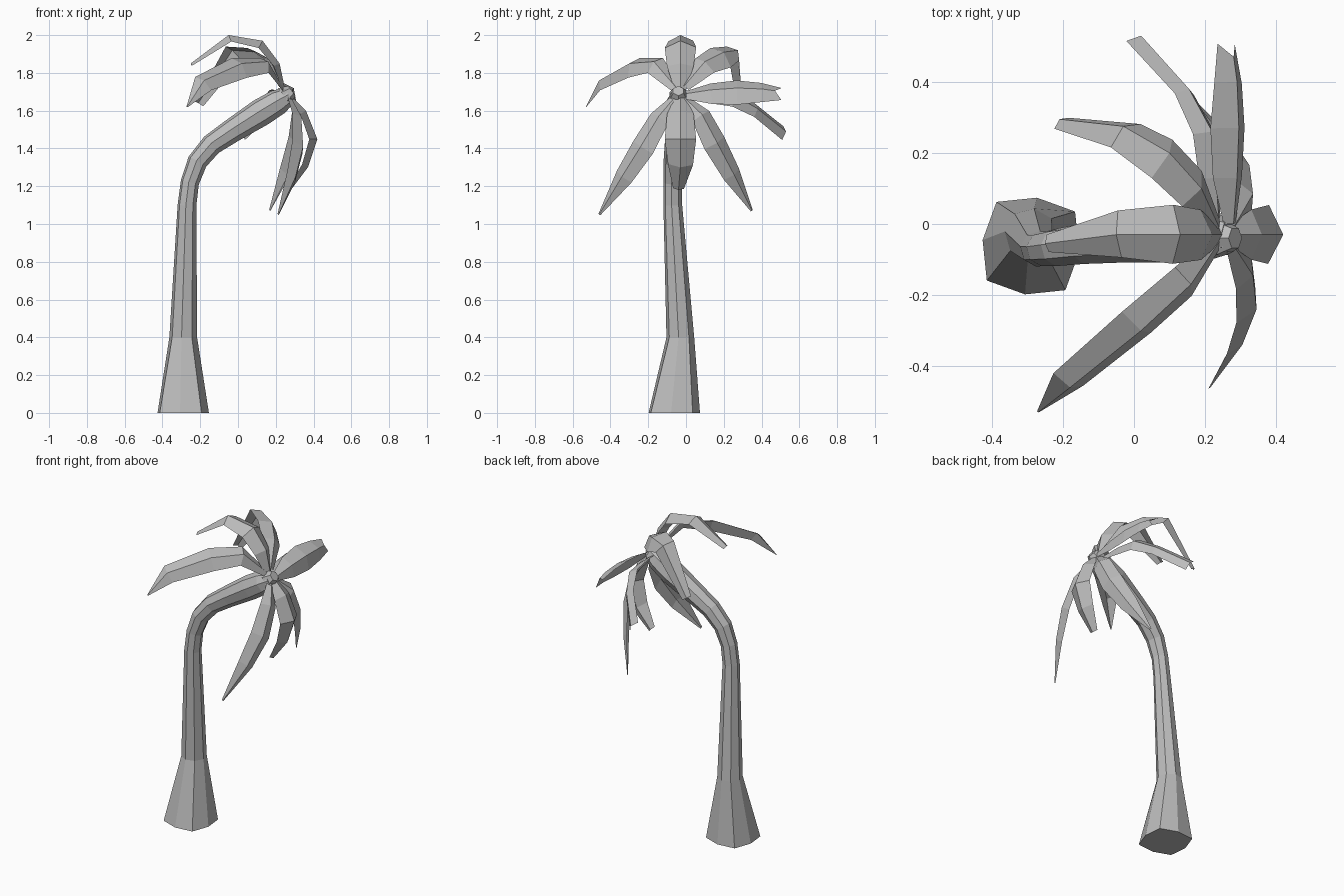
import bpy, bmesh, math
from mathutils import Vector

if "Cube" in bpy.data.objects:
    bpy.data.objects.remove(bpy.data.objects["Cube"], do_unlink=True)

grey = bpy.data.materials.new("plain_grey")
grey.use_nodes = True
grey.diffuse_color = (0.5, 0.5, 0.5, 1)
grey.node_tree.nodes["Principled BSDF"].inputs["Base Color"].default_value = (0.5, 0.5, 0.5, 1)


def finish(name, bm, closed=False):
    if closed:
        bmesh.ops.recalc_face_normals(bm, faces=bm.faces)
    mesh = bpy.data.meshes.new(name)
    bm.to_mesh(mesh)
    bm.free()
    mesh.materials.append(grey)
    bpy.context.collection.objects.link(bpy.data.objects.new(name, mesh))


def tangent(pts, i):
    return (pts[min(i + 1, len(pts) - 1)] - pts[max(i - 1, 0)]).normalized()


# Trunk: octagonal rings swept along a bent path (x, y, z, radius)
SIDES = 8
path = [(-.29, -.062, 0, .137), (-.29, -.03, .4, .074), (-.27, -.07, 1.1, .05),
        (-.255, -.07, 1.22, .049), (-.215, -.065, 1.33, .054), (-.14, -.055, 1.42, .058),
        (-.03, -.045, 1.495, .064), (.12, -.035, 1.59, .074), (.21, -.035, 1.645, .069),
        (.27, -.035, 1.68, .05)]


def build_trunk():
    bm = bmesh.new()
    pts = [Vector(p[:3]) for p in path]
    rings = []
    for i, p in enumerate(pts):
        t = Vector((0, 0, 1)) if i < 2 else tangent(pts, i)
        u = Vector((t.z, 0, -t.x)).normalized()
        v = t.cross(u)
        ring = []
        for k in range(SIDES):
            a = math.radians(38) + math.tau * k / SIDES
            # The foot is squarer than the rest
            r = path[i][3] * (1.15 if i == 0 and k % 2 == 0 else 1)
            ring.append(bm.verts.new(p + r * (u * math.cos(a) + v * math.sin(a))))
        rings.append(ring)
    for a, b in zip(rings, rings[1:]):
        for k in range(SIDES):
            n = (k + 1) % SIDES
            bm.faces.new((a[k], a[n], b[n], b[k]))
    bm.faces.new(rings[0])
    bm.faces.new(rings[-1])
    finish("trunk", bm, True)


build_trunk()

# Crown bud at the end of the trunk
AXIS = Vector((.8, 0, .6))
bm = bmesh.new()
bmesh.ops.create_cone(bm, cap_ends=True, segments=6, radius1=.055, radius2=.032, depth=.05)
bmesh.ops.rotate(bm, verts=bm.verts, matrix=AXIS.to_track_quat('Z', 'Y').to_matrix())
bmesh.ops.translate(bm, verts=bm.verts, vec=(.265, -.04, 1.69))
finish("crown_bud", bm, True)


# Fronds: strips folded along a midrib, widest in the middle
def frond(name, rib, width, tip, notch=0.0):
    pts = [Vector(p) for p in rib]
    side = AXIS.cross(pts[-1] - pts[0]).normalized()
    profile = [.35, .85, 1, .8, tip]
    bm = bmesh.new()
    rows = []
    for i, p in enumerate(pts):
        t = tangent(pts, i)
        s = (side - t * side.dot(t)).normalized()
        drop = t.cross(s) * -.5
        w = width * profile[i]
        mid = p - t * notch if i == len(pts) - 1 else p
        rows.append([bm.verts.new(c) for c in (p + (drop - s) * w, mid, p + (drop + s) * w)])
    for a, b in zip(rows, rows[1:]):
        for k in range(2):
            bm.faces.new((a[k], a[k + 1], b[k + 1], b[k]))
    finish(name, bm)


frond("frond_top", [(.25, -.03, 1.71), (.22, -.03, 1.85), (.13, -.03, 1.97),
                    (-.05, -.03, 2.0), (-.25, -.055, 1.85)], .083, .3)
frond("frond_front_upper", [(.24, -.05, 1.72), (.16, -.17, 1.86), (.02, -.3, 1.85),
                            (-.18, -.46, 1.76), (-.27, -.53, 1.62)], .072, .05)
frond("frond_back_upper", [(.24, -.01, 1.73), (.19, .1, 1.86), (.1, .2, 1.91),
                           (-.03, .275, 1.92), (-.21, .295, 1.64)], .08, .35)
frond("frond_back_low", [(.24, 0, 1.68), (.23, .13, 1.69), (.22, .26, 1.68),
                         (.155, .38, 1.61), (.02, .53, 1.49)], .055, .85)
frond("frond_back", [(.28, 0, 1.69), (.29, .13, 1.71), (.295, .27, 1.72),
                     (.29, .4, 1.715), (.275, .51, 1.7)], .08, .5, .04)
frond("frond_front_lower", [(.28, -.06, 1.67), (.335, -.145, 1.57), (.345, -.24, 1.41),
                            (.305, -.34, 1.25), (.215, -.46, 1.05)], .067, .1)
frond("frond_back_lower", [(.28, -.01, 1.67), (.335, .085, 1.58), (.325, .165, 1.43),
                           (.265, .255, 1.26), (.17, .35, 1.07)], .067, .1)
frond("frond_bottom", [(.28, -.03, 1.68), (.36, -.03, 1.6), (.42, -.03, 1.45),
                       (.37, -.03, 1.3), (.28, -.04, 1.18)], .083, .35)
